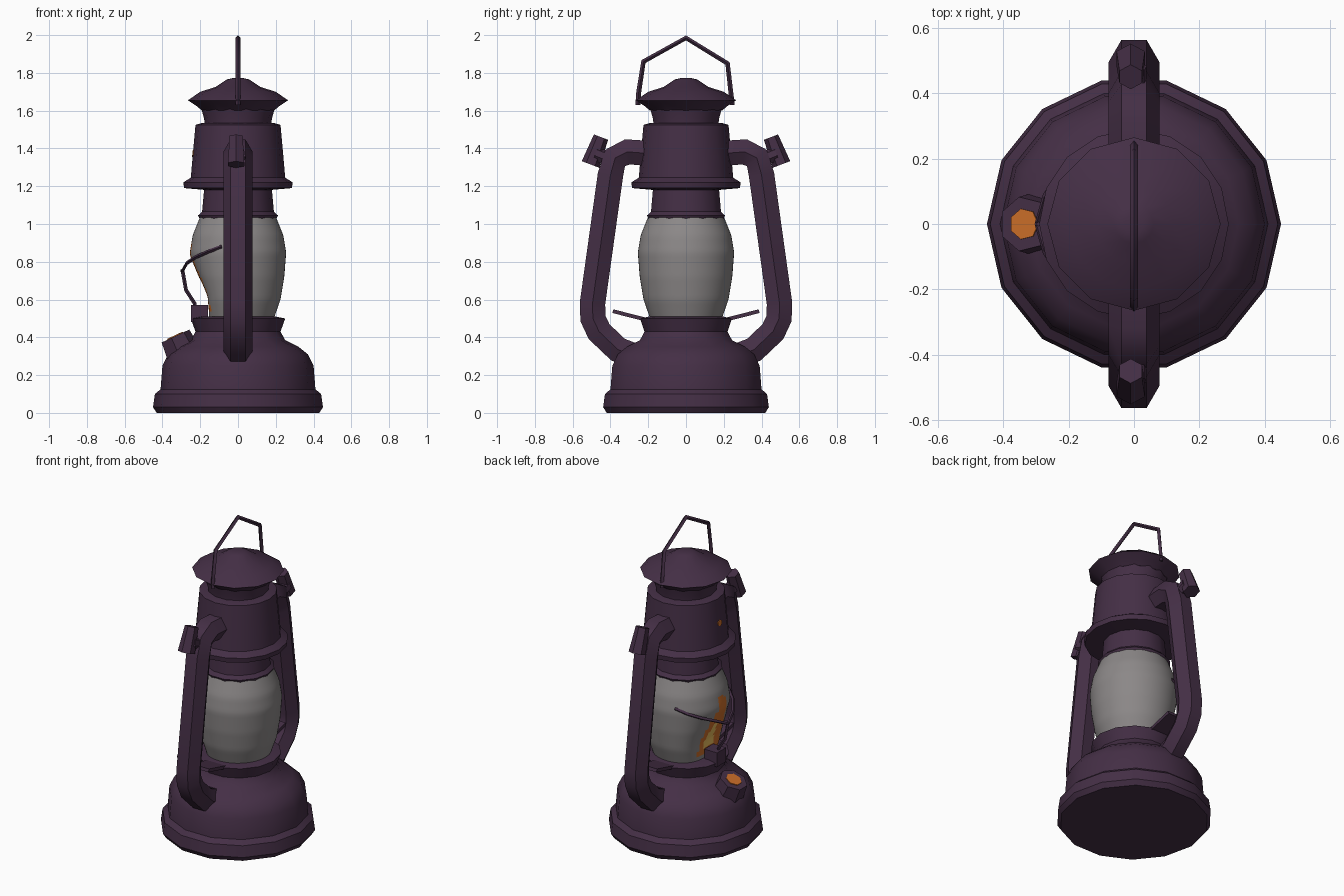
import bpy, bmesh, math
from mathutils import Vector, Matrix

if "Cube" in bpy.data.objects:
    bpy.data.objects.remove(bpy.data.objects["Cube"])


def material(name, rgb):
    m = bpy.data.materials.new(name)
    m.diffuse_color = (*rgb, 1)
    m.use_nodes = True
    m.node_tree.nodes["Principled BSDF"].inputs["Base Color"].default_value = m.diffuse_color
    return m


PURPLE = material("dark purple metal", (0.058, 0.028, 0.060))
GREY = material("grey glass", (0.26, 0.245, 0.245))
ORANGE = material("flame orange", (0.60, 0.155, 0.022))
YELLOW = material("flame yellow", (0.88, 0.55, 0.12))


def finish(obj, angle=35):
    bpy.ops.object.select_all(action='DESELECT')
    obj.select_set(True)
    bpy.context.view_layer.objects.active = obj
    bpy.ops.object.shade_smooth_by_angle(angle=math.radians(angle))
    return obj


def from_bmesh(name, bm, mats, angle=35):
    bmesh.ops.recalc_face_normals(bm, faces=bm.faces)
    me = bpy.data.meshes.new(name)
    bm.to_mesh(me)
    bm.free()
    for m in mats:
        me.materials.append(m)
    obj = bpy.data.objects.new(name, me)
    bpy.context.collection.objects.link(obj)
    return finish(obj, angle)


def lathe(name, profile, sides=14, mats=(PURPLE,), shape=None, paint=None):
    """Revolve (radius, z) points; shape(a, r, z) may alter the radius."""
    bm = bmesh.new()
    rings = []
    for r, z in profile:
        ring = []
        for i in range(sides):
            a = 2 * math.pi * i / sides
            rr = shape(a, r, z) if shape else r
            ring.append(bm.verts.new((rr * math.cos(a), rr * math.sin(a), z)))
        rings.append(ring)
    for lo, hi in zip(rings, rings[1:]):
        for i in range(sides):
            j = (i + 1) % sides
            f = bm.faces.new((lo[i], lo[j], hi[j], hi[i]))
            if paint:
                f.material_index = paint(f.calc_center_median())
    bm.faces.new(rings[0][::-1])
    bm.faces.new(rings[-1])
    return from_bmesh(name, bm, mats)


def tube(name, points, radius, res=1):
    cu = bpy.data.curves.new(name, 'CURVE')
    cu.dimensions = '3D'
    cu.bevel_depth, cu.bevel_resolution, cu.use_fill_caps = radius, res, True
    sp = cu.splines.new('POLY')
    sp.points.add(len(points) - 1)
    for p, co in zip(sp.points, points):
        p.co = (*co, 1)
    cu.materials.append(PURPLE)
    obj = bpy.data.objects.new(name, cu)
    bpy.context.collection.objects.link(obj)
    bpy.ops.object.select_all(action='DESELECT')
    obj.select_set(True)
    bpy.context.view_layer.objects.active = obj
    bpy.ops.object.convert(target='MESH')
    return finish(bpy.context.object, 50)


def rod(name, a, b, r1, r2, sides=7, mat=PURPLE):
    """Tapered cylinder between two points."""
    a, b = Vector(a), Vector(b)
    bm = bmesh.new()
    rot = (b - a).to_track_quat('Z', 'Y').to_matrix().to_4x4()
    bmesh.ops.create_cone(bm, cap_ends=True, segments=sides, radius1=r1, radius2=r2,
                          depth=(b - a).length,
                          matrix=Matrix.Translation((a + b) / 2) @ rot)
    return from_bmesh(name, bm, [mat])


def box(name, centre, size, rot_x=0):
    bm = bmesh.new()
    bmesh.ops.create_cube(bm, size=1, matrix=Matrix.Translation(centre)
                          @ Matrix.Rotation(rot_x, 4, 'X') @ Matrix.Diagonal((*size, 1)))
    return from_bmesh(name, bm, [PURPLE])


# fuel tank base with burner flange
lathe("tank_base", [(0.43, 0.0), (0.45, 0.03), (0.44, 0.10), (0.41, 0.125), (0.40, 0.25),
                    (0.37, 0.31), (0.32, 0.35), (0.25, 0.385), (0.225, 0.43),
                    (0.25, 0.50), (0.20, 0.51)])

# glass globe, dented on the -x side, with the flame painted there
GLASS = [(0.19, 0.50), (0.225, 0.60), (0.245, 0.72), (0.255, 0.85), (0.24, 0.94), (0.20, 1.04)]


def globe_radius(z):
    for (r0, z0), (r1, z1) in zip(GLASS, GLASS[1:]):
        if z <= z1:
            return r0 + (r1 - r0) * (z - z0) / (z1 - z0)
    return GLASS[-1][0]


def dent(a, r, z):
    side = max(0.0, -math.cos(a)) ** 4
    return r - 0.075 * side * max(0.0, 1 - abs(z - 0.61) / 0.22)


def flame(c):
    if c.x > -0.05:
        return 0
    if 0.57 < c.z < 0.73 and abs(c.y) < 0.04 * (0.76 - c.z) / 0.12:
        return 2
    width = 0.11 if c.z < 0.64 else 0.11 * (0.98 - c.z) / 0.34
    return 1 if 0.53 < c.z < 0.91 and abs(c.y + 0.01) < width else 0


lathe("glass_globe", [(globe_radius(0.5 + 0.018 * i), 0.5 + 0.018 * i) for i in range(31)],
      sides=60, mats=(GREY, ORANGE, YELLOW), shape=dent, paint=flame)

# collar, hood, chimney neck and top cap
lathe("collar", [(0.20, 1.02), (0.212, 1.045), (0.19, 1.065), (0.178, 1.2)])
lathe("hood", [(0.17, 1.18), (0.285, 1.19), (0.29, 1.22), (0.25, 1.245),
               (0.24, 1.36), (0.225, 1.525), (0.19, 1.535)], 16)
lathe("chimney_neck", [(0.175, 1.52), (0.18, 1.56), (0.20, 1.63)])
lathe("top_cap", [(0.19, 1.60), (0.22, 1.625), (0.265, 1.655), (0.20, 1.70), (0.12, 1.725),
                  (0.06, 1.765), (0.03, 1.772)], 12)

# side tubes, their knobs and the flange wings, mirrored across y
for s, side in ((-1, "front"), (1, "back")):
    path = [(0.15, 1.37), (0.31, 1.382), (0.375, 1.35), (0.40, 1.26), (0.495, 0.58),
            (0.493, 0.50), (0.46, 0.43), (0.36, 0.335), (0.22, 0.28)]
    tube(side + "_side_tube", [(0, s * y, z) for y, z in path], 0.078)
    rod(side + "_knob_stem", (0, s * 0.38, 1.33), (0, s * 0.48, 1.37), 0.04, 0.04)
    rod(side + "_knob", (-0.01, s * 0.505, 1.315), (-0.01, s * 0.45, 1.46), 0.05, 0.04, 6)
    box(side + "_flange_wing", (0, s * 0.295, 0.515), (0.13, 0.19, 0.02), s * 0.25)

# carrying handle
tube("carry_handle", [(0, -0.255, 1.63), (0, -0.25, 1.7), (0, -0.225, 1.86), (0, 0, 1.985),
                      (0, 0.22, 1.85), (0, 0.245, 1.63)], 0.013, 0)

# filler cap with orange top
axis = Vector((-0.42, 0, 0.9)).normalized()
top = Vector((-0.335, 0, 0.405))
rod("filler_cap", top - axis * 0.13, top, 0.10, 0.085, 7)
rod("filler_cap_mark", top - axis * 0.002, top + axis * 0.005, 0.048, 0.048, 7, ORANGE)

# small orange spot on the hood
rod("hood_spot", (-0.232, 0, 1.375), (-0.241, 0, 1.376), 0.02, 0.02, 6, ORANGE)

# wire guard around the flame side, with its lever block
arc = []
for i in range(9):
    t = -1 + i / 4
    a = math.pi + t * 1.22
    r = 0.295 - 0.045 * abs(t)
    arc.append((r * math.cos(a), r * math.sin(a), 0.75 + 0.13 * abs(t) ** 0.8))
tube("wire_guard", arc, 0.010, 0)
tube("wire_stem", [(-0.295, 0, 0.76), (-0.275, 0, 0.65), (-0.23, 0, 0.58), (-0.22, 0, 0.5)],
     0.010, 0)
box("lever_block", (-0.205, 0, 0.525), (0.09, 0.09, 0.09))
